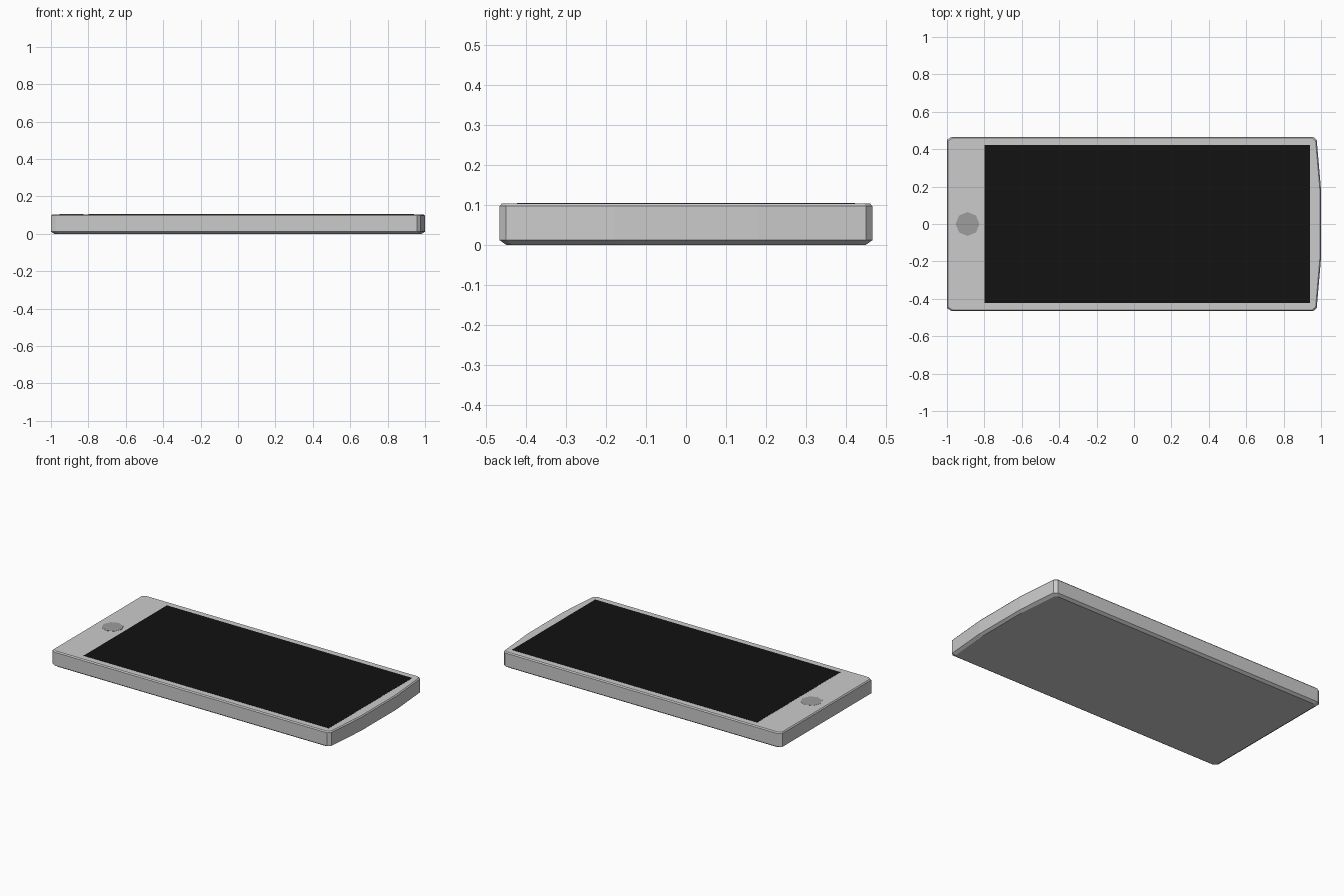
import bpy, bmesh, math

if "Cube" in bpy.data.objects:
    bpy.data.objects.remove(bpy.data.objects["Cube"])

def material(name, v):
    m = bpy.data.materials.new(name)
    m.diffuse_color = (v, v, v, 1)
    m.use_nodes = True
    m.node_tree.nodes["Principled BSDF"].inputs["Base Color"].default_value = m.diffuse_color
    return m

def loft(name, rings, mat=None):
    """Capped solid through matching rings of points, bottom to top."""
    bm = bmesh.new()
    loops = [[bm.verts.new(p) for p in ring] for ring in rings]
    n = len(loops[0])
    for a, b in zip(loops, loops[1:]):
        for i in range(n):
            j = (i + 1) % n
            bm.faces.new((a[i], a[j], b[j], b[i]))
    bm.faces.new(loops[0][::-1])
    bm.faces.new(loops[-1])
    bmesh.ops.recalc_face_normals(bm, faces=bm.faces)
    me = bpy.data.meshes.new(name)
    bm.to_mesh(me)
    bm.free()
    ob = bpy.data.objects.new(name, me)
    bpy.context.collection.objects.link(ob)
    if mat:
        me.materials.append(mat)
    return ob

# Outline of the lower half (y < 0), mirrored for the other half
half = [(-1, -0.45), (-0.975, -0.466), (0.12, -0.466), (0.958, -0.466),
        (0.977, -0.45), (0.996, -0.23), (1.0, -0.18)]
outline = half + [(x, -y) for x, y in reversed(half)]

def ring(inset, z):
    return [(x * (1 - inset), y * (1 - inset / 0.466), z) for x, y in outline]

# Case with a wide lower bevel and a narrow upper bevel
loft("phone_case", [ring(0.017, 0), ring(0, 0.012),
                    ring(0, 0.097), ring(0.006, 0.104)])

# Thin black display panel
def rect(z):
    return [(-0.80, -0.422, z), (0.94, -0.422, z), (0.94, 0.422, z), (-0.80, 0.422, z)]

loft("screen", [rect(0.1), rect(0.105)], material("screen_black", 0.006))

# Eight-sided home button
def octagon(z):
    return [(-0.89 + 0.064 * math.cos(i * math.pi / 4),
             0.064 * math.sin(i * math.pi / 4), z) for i in range(8)]

loft("home_button", [octagon(0.1), octagon(0.105)], material("button_grey", 0.34))
